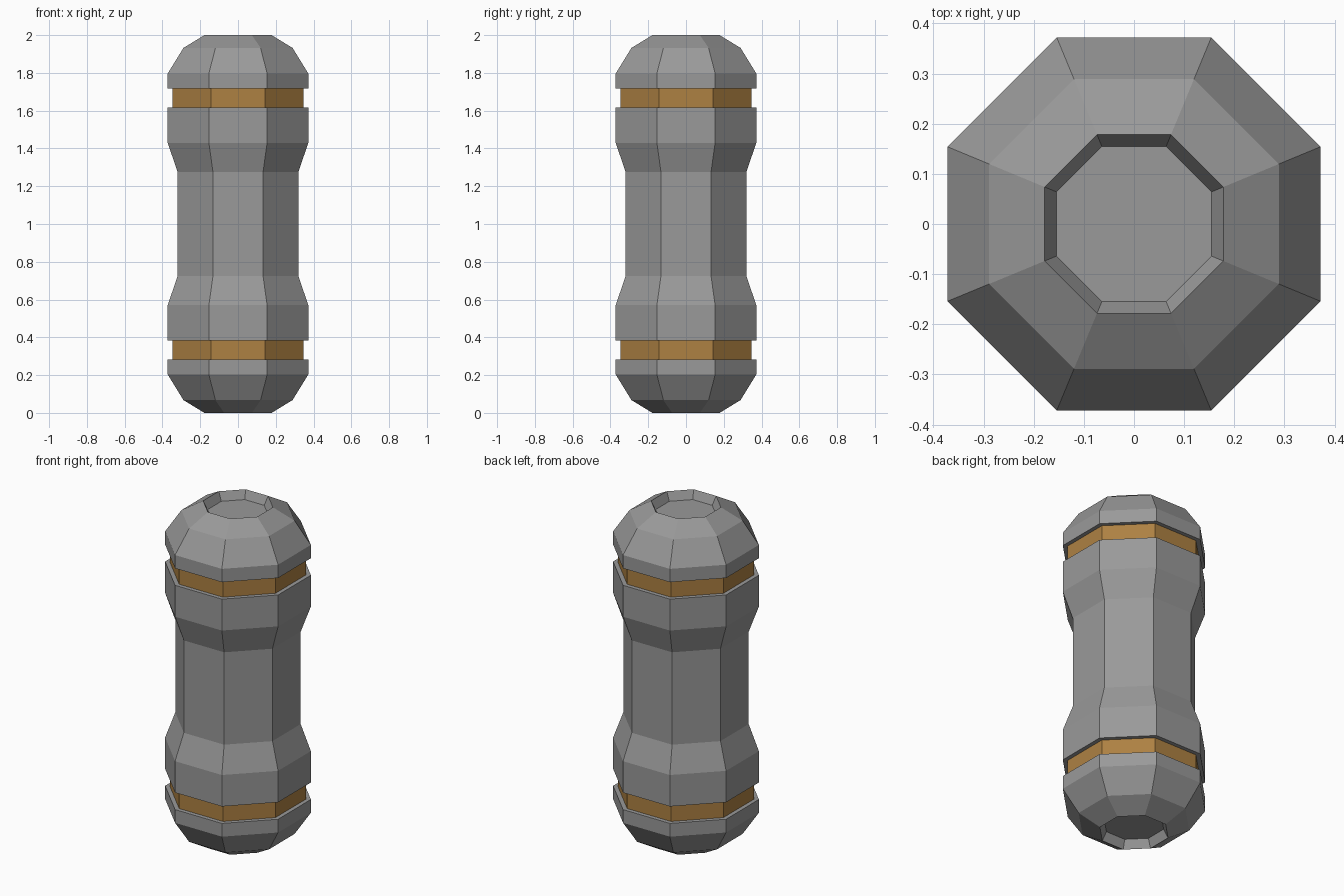
import bpy, bmesh
from math import cos, sin, pi

if "Cube" in bpy.data.objects:
    bpy.data.objects.remove(bpy.data.objects["Cube"])

SIDES = 8
HEIGHT = 2.0


def material(name, rgb):
    mat = bpy.data.materials.new(name)
    mat.diffuse_color = (*rgb, 1)
    mat.use_nodes = True
    mat.node_tree.nodes["Principled BSDF"].inputs["Base Color"].default_value = mat.diffuse_color
    return mat


def lathe(name, profile, mat, cap_top=False, cap_bottom=False):
    """Octagonal skin from (half width across flats, z) points, listed bottom to top."""
    bm = bmesh.new()
    rings = []
    for w, z in profile:
        r = w / cos(pi / SIDES)
        rings.append([bm.verts.new((r * cos((k + 0.5) * 2 * pi / SIDES),
                                    r * sin((k + 0.5) * 2 * pi / SIDES), z))
                      for k in range(SIDES)])
    for lo, hi in zip(rings, rings[1:]):
        for k in range(SIDES):
            n = (k + 1) % SIDES
            bm.faces.new((lo[k], lo[n], hi[n], hi[k]))
    if cap_top:
        bm.faces.new(rings[-1])
    if cap_bottom:
        bm.faces.new(rings[0][::-1])
    me = bpy.data.meshes.new(name)
    bm.to_mesh(me)
    bm.free()
    me.materials.append(mat)
    ob = bpy.data.objects.new(name, me)
    bpy.context.collection.objects.link(ob)
    return ob


def flip(profile):
    return [(w, HEIGHT - z) for w, z in reversed(profile)]


steel = material("dark_steel", (0.32, 0.32, 0.32))
bronze = material("bronze", (0.42, 0.22, 0.055))

# Waisted middle, with ledges stepping in to the bands
upper_half = [(0.32, 1.275), (0.372, 1.43), (0.372, 1.617), (0.348, 1.617)]
lathe("body", flip(upper_half) + upper_half, steel)

# Inset coloured bands
band = [(0.348, 1.617), (0.348, 1.718)]
lathe("upper_band", band, bronze)
lathe("lower_band", flip(band), bronze)

# Rounded end caps with a shallow recess
cap = [(0.348, 1.718), (0.372, 1.718), (0.372, 1.797), (0.289, 1.932),
       (0.178, 2.0), (0.155, 1.95)]
lathe("top_cap", cap, steel, cap_top=True)
lathe("bottom_cap", flip(cap), steel, cap_bottom=True)
